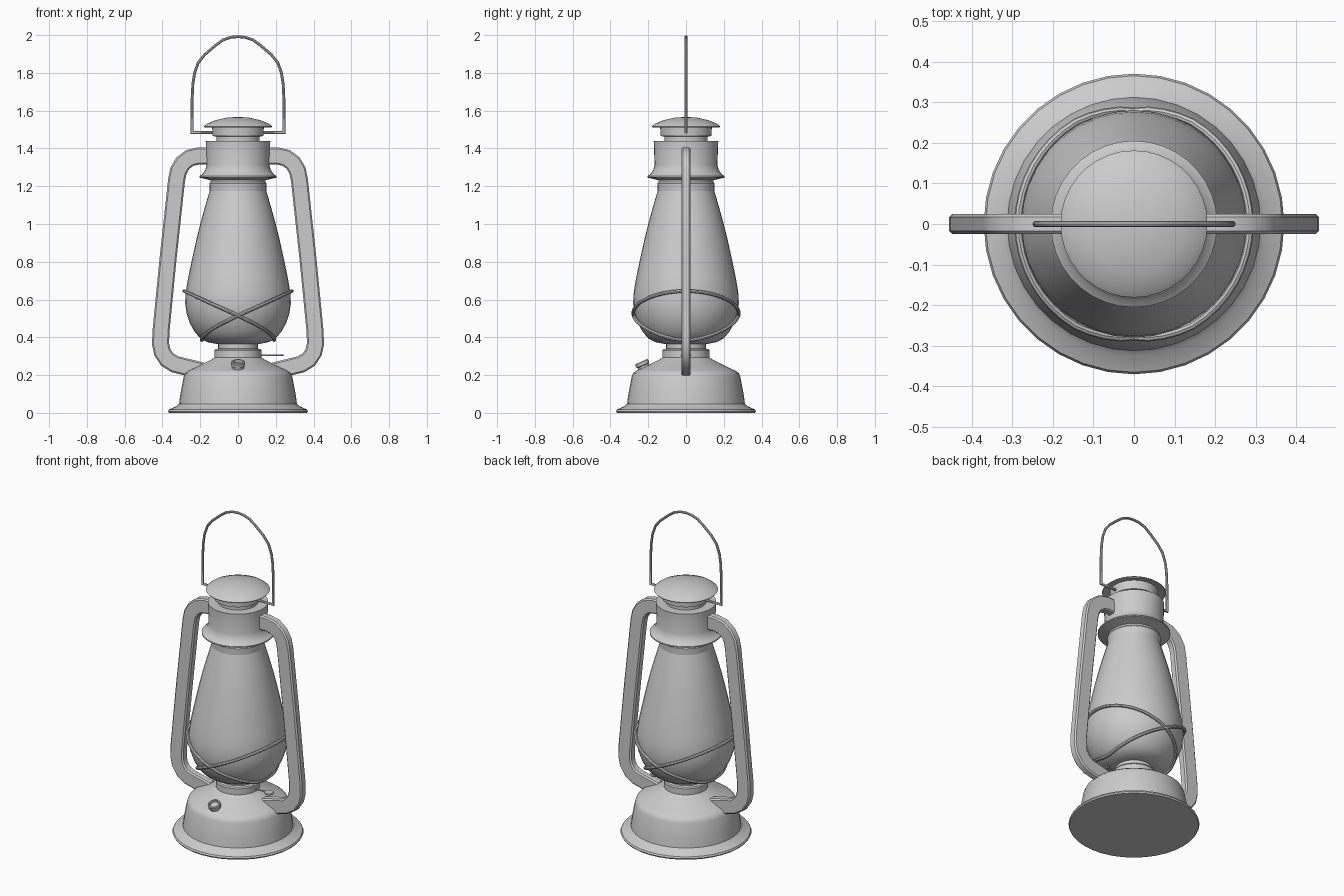
import bpy, bmesh
from math import cos, sin, pi, radians
from mathutils import Vector, Matrix

if "Cube" in bpy.data.objects:
    bpy.data.objects.remove(bpy.data.objects["Cube"])

SEG = 36


def finish(name, bm, angle=35):
    bmesh.ops.recalc_face_normals(bm, faces=bm.faces)
    me = bpy.data.meshes.new(name)
    bm.to_mesh(me)
    bm.free()
    ob = bpy.data.objects.new(name, me)
    bpy.context.collection.objects.link(ob)
    bpy.ops.object.select_all(action='DESELECT')
    ob.select_set(True)
    bpy.context.view_layer.objects.active = ob
    bpy.ops.object.shade_smooth_by_angle(angle=radians(angle))
    return ob


def lathe(name, profile, seg=SEG, matrix=Matrix()):
    """Revolve (radius, z) points around z, closing on the axis at both ends."""
    bm = bmesh.new()
    rings = []
    for r, z in profile:
        if r == 0:
            rings.append([bm.verts.new((0, 0, z))] * seg)
        else:
            rings.append([bm.verts.new((r * cos(2 * pi * i / seg), r * sin(2 * pi * i / seg), z))
                          for i in range(seg)])
    for a, b in zip(rings, rings[1:]):
        for i in range(seg):
            j = (i + 1) % seg
            bm.faces.new(list(dict.fromkeys((a[i], a[j], b[j], b[i]))))
    bm.transform(matrix)
    return finish(name, bm)


def sweep(name, path, section, ref, closed=False, angle=40):
    """Sweep a (side, ref) cross-section along a path with mitred corners."""
    bm = bmesh.new()
    pts = [Vector(p) for p in path]
    n, m = len(pts), len(section)
    rings = []
    for i, p in enumerate(pts):
        prev = pts[i - 1] if closed or i > 0 else None
        nxt = pts[(i + 1) % n] if closed or i < n - 1 else None
        d0 = (p - prev).normalized() if prev is not None else (nxt - p).normalized()
        d1 = (nxt - p).normalized() if nxt is not None else d0
        t = (d0 + d1).normalized()
        side = t.cross(Vector(ref)).normalized()
        up = side.cross(t).normalized()
        k = 1 / max(0.5, t.dot(d0))
        rings.append([bm.verts.new(p + side * s * k + up * u) for s, u in section])
    for a in range(n if closed else n - 1):
        b = (a + 1) % n
        for i in range(m):
            j = (i + 1) % m
            bm.faces.new((rings[a][i], rings[a][j], rings[b][j], rings[b][i]))
    if not closed:
        bm.faces.new(rings[0])
        bm.faces.new(rings[-1])
    return finish(name, bm, angle)


def circle(r, k=8):
    return [(r * cos(2 * pi * i / k), r * sin(2 * pi * i / k)) for i in range(k)]


# Fuel tank base with flared foot and burner collar
lathe("fuel_tank", [(0, 0), (0.365, 0), (0.37, 0.008), (0.365, 0.018), (0.325, 0.036), (0.312, 0.048),
                    (0.305, 0.1), (0.288, 0.19), (0.28, 0.21), (0.265, 0.222), (0.24, 0.233),
                    (0.14, 0.283), (0.125, 0.292), (0.125, 0.33), (0.12, 0.337), (0.105, 0.34),
                    (0.105, 0.375), (0, 0.375)])

# Glass globe
glass = [(0, 0.366), (0.12, 0.366), (0.165, 0.375), (0.2, 0.395), (0.23, 0.43), (0.255, 0.475), (0.272, 0.525),
         (0.28, 0.58), (0.276, 0.645), (0.263, 0.72), (0.244, 0.81), (0.222, 0.91),
         (0.2, 1.0), (0.175, 1.09), (0.15, 1.175), (0, 1.175)]
lathe("glass_globe", glass)

# Chimney collar, flared skirt and drum
lathe("chimney", [(0, 1.165), (0.142, 1.165), (0.15, 1.175), (0.151, 1.215), (0.146, 1.222),
                  (0.146, 1.232), (0.17, 1.238), (0.205, 1.246), (0.205, 1.253), (0.188, 1.265),
                  (0.174, 1.285), (0.166, 1.312), (0.171, 1.44), (0, 1.44)])

# Vent neck and domed cap
lathe("vent_neck", [(0, 1.43), (0.115, 1.43), (0.115, 1.462), (0.135, 1.466), (0.137, 1.52), (0, 1.52)])
lathe("vent_cap", [(0, 1.522), (0.13, 1.522), (0.178, 1.512), (0.181, 1.517), (0.165, 1.53),
                   (0.12, 1.549), (0.06, 1.563), (0, 1.567)])

# Flat side air tubes, mirrored
w, d, c = 0.045, 0.025, 0.008
tube = [(w, -d + c), (w, d - c), (w - c, d), (c - w, d), (-w, d - c), (-w, c - d), (c - w, -d), (w - c, -d)]
path = [(0.13, 1.36), (0.21, 1.36), (0.255, 1.35), (0.292, 1.322), (0.315, 1.283), (0.325, 1.235),
        (0.37, 0.82), (0.408, 0.43), (0.41, 0.365), (0.4, 0.32), (0.375, 0.283), (0.335, 0.258), (0.19, 0.222)]
for s, label in ((1, "right"), (-1, "left")):
    sweep("air_tube_" + label, [(s * x, 0, z) for x, z in path], tube, (0, 1, 0))

# Carrying bail of bent wire, with pivot pegs
half = [(0.243, 1.485), (0.243, 1.66), (0.239, 1.74), (0.23, 1.8), (0.21, 1.855), (0.175, 1.898),
        (0.12, 1.945), (0.08, 1.974), (0.04, 1.988)]
bail = [(-0.12, 1.485)] + [(-x, z) for x, z in half] + [(0, 1.992)] + half[::-1] + [(0.12, 1.485)]
sweep("carrying_bail", [(x, 0, z) for x, z in bail], circle(0.0075), (0, 1, 0))


# Two crossed guard wires that hug the globe
def globe_radius(z):
    for (r0, z0), (r1, z1) in zip(glass[1:], glass[2:]):
        if z0 <= z <= z1 and z1 > z0:
            return r0 + (r1 - r0) * (z - z0) / (z1 - z0)
    return 0.28


for s, label in ((1, "a"), (-1, "b")):
    pts = []
    for i in range(48):
        a = 2 * pi * i / 48
        z = 0.515 + 0.13 * cos(a)
        r = globe_radius(z) + 0.009
        pts.append((s * r * cos(a), r * sin(a), z))
    sweep("guard_wire_" + label, pts, circle(0.0095), (0, 0, 1), closed=True)

# Filler cap, tilted on the front of the tank, with a recessed top
lathe("filler_cap", [(0, -0.025), (0.032, -0.025), (0.032, 0.008), (0.037, 0.012), (0.037, 0.028),
                     (0.033, 0.032), (0.026, 0.032), (0.024, 0.018), (0, 0.018)], 20,
      Matrix.Translation((0, -0.224, 0.242)) @ Matrix.Rotation(radians(24), 4, 'X'))

# Wick adjuster: rod and flat thumb wheel
sweep("wick_rod", [(0.1, 0, 0.305), (0.21, 0, 0.305)], circle(0.005), (0, 1, 0))
lathe("wick_wheel", [(0, -0.005), (0.026, -0.005), (0.029, 0), (0.026, 0.005), (0, 0.005)], 16,
      Matrix.Translation((0.214, 0, 0.305)))
